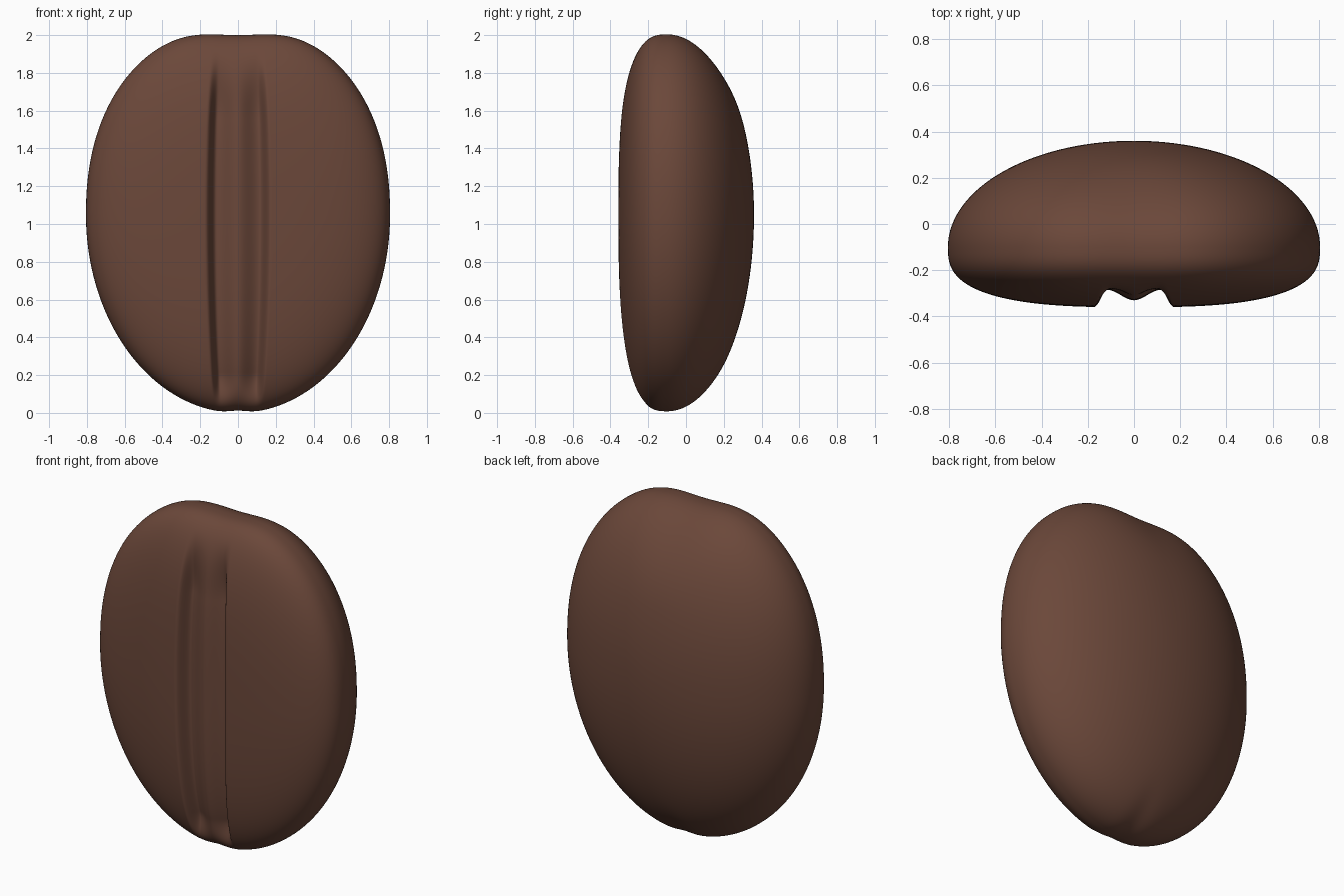
import bpy, bmesh, math

if "Cube" in bpy.data.objects:
    bpy.data.objects.remove(bpy.data.objects["Cube"])

ROWS, COLS = 150, 160          # rows bottom to top, columns across each side
HALF_W, MID_Z, SEAM_Y = 0.805, 1.05, -0.10


def smooth(t):
    t = max(0.0, min(1.0, t))
    return t * t * (3 - 2 * t)


def crease(x, z):
    """Depth of the double groove with a soft ridge in the middle."""
    dz = (z - MID_Z) / 1.0
    a = abs(x) / (0.78 + 0.22 * max(0.0, 1 - dz * dz))
    wall = 0.075 * smooth((0.172 - a) / 0.055)
    ridge = 0.045 * smooth((0.115 - a) / 0.115)
    fade = smooth((1.98 - z) / 0.42) * smooth((z - 0.01) / 0.2)
    return (wall - ridge) * fade


def bean_point(row, col, front):
    s = math.sin(math.pi * (row / ROWS - 0.5))
    # egg outline: squarer and shorter above the middle
    n, height = (2.2, 1.0) if s > 0 else (2.0, 1.05)
    u = 2 * col / COLS - 1
    # columns are packed closer around the crease
    g = math.sin(math.pi / 2 * (0.45 * u + 0.55 * u ** 3))
    half = HALF_W * max(0.0, 1 - abs(s) ** n) ** (1 / n)
    x, z = half * g, MID_Z + height * s
    r = min(1.0, (abs(x / HALF_W) ** n + abs(s) ** n) ** (1 / n))
    if abs(u) == 1:
        r = 1.0
    if front:
        y = SEAM_Y - 0.26 * (1 - r ** 2.8) ** (1 / 2.8)
        if r < 1:
            y = min(SEAM_Y, y + crease(x, z))
    else:
        y = SEAM_Y + 0.46 * math.sqrt(1 - r * r)
    # shallow dip where the crease meets the two ends
    z -= 0.05 * math.exp(-(x / 0.25) ** 2) * smooth((z - 1.5) / 0.5)
    z += 0.012 * math.exp(-(x / 0.07) ** 2) * smooth((0.3 - z) / 0.3)
    return x, y, z


# bean: flat creased front and domed back, welded along the seam
bm = bmesh.new()
for front in (True, False):
    grid = [[bm.verts.new(bean_point(i, j, front)) for j in range(COLS + 1)]
            for i in range(ROWS + 1)]
    for i in range(ROWS):
        for j in range(COLS):
            quad = [grid[i][j], grid[i][j + 1], grid[i + 1][j + 1], grid[i + 1][j]]
            bm.faces.new(quad if front else quad[::-1])
bmesh.ops.remove_doubles(bm, verts=bm.verts, dist=0.00005)
bmesh.ops.recalc_face_normals(bm, faces=bm.faces)
mesh = bpy.data.meshes.new("bean")
bm.to_mesh(mesh)
bm.free()
for poly in mesh.polygons:
    poly.use_smooth = True

brown = bpy.data.materials.new("roasted brown")
brown.diffuse_color = (0.147, 0.064, 0.042, 1)
brown.use_nodes = True
brown.node_tree.nodes["Principled BSDF"].inputs["Base Color"].default_value = brown.diffuse_color
mesh.materials.append(brown)
bean = bpy.data.objects.new("bean", mesh)
bpy.context.collection.objects.link(bean)
